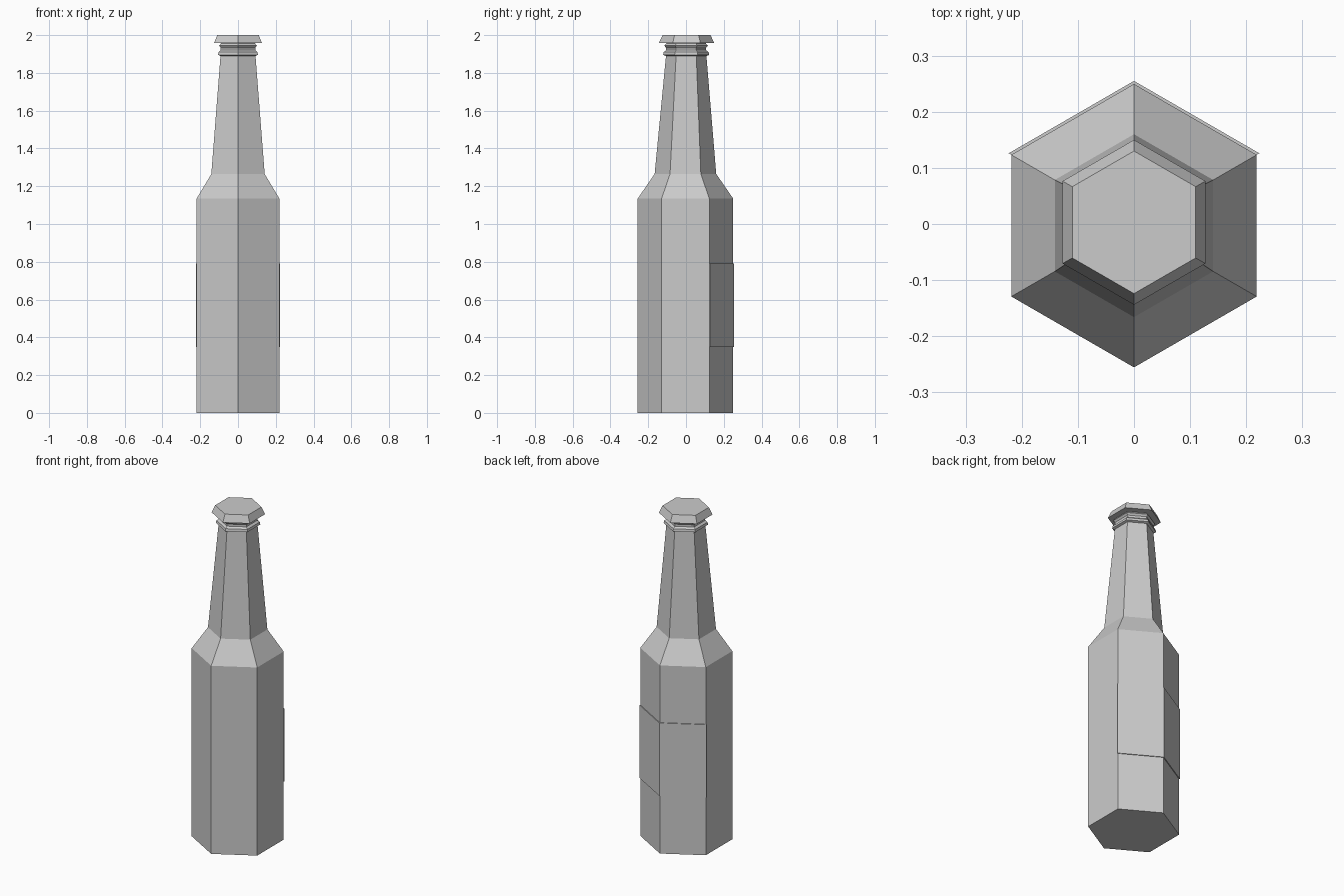
import bpy, bmesh, math

if "Cube" in bpy.data.objects:
    bpy.data.objects.remove(bpy.data.objects["Cube"])

SIDES = 6

def make_object(name, bm):
    bmesh.ops.recalc_face_normals(bm, faces=bm.faces)
    mesh = bpy.data.meshes.new(name)
    bm.to_mesh(mesh)
    bm.free()
    obj = bpy.data.objects.new(name, mesh)
    bpy.context.collection.objects.link(obj)
    return obj

def corner(bm, r, z, cy, i):
    a = math.radians(30 + 360 / SIDES * i)
    return bm.verts.new((r * math.cos(a), cy + r * math.sin(a), z))

def lathe(name, profile):
    """Stack hexagonal rings given as (radius, z, y centre) and cap both ends."""
    bm = bmesh.new()
    rings = [[corner(bm, r, z, cy, i) for i in range(SIDES)] for r, z, cy in profile]
    for a, b in zip(rings, rings[1:]):
        for i in range(SIDES):
            j = (i + 1) % SIDES
            bm.faces.new((a[i], a[j], b[j], b[i]))
    bm.faces.new(rings[0][::-1])
    bm.faces.new(rings[-1])
    return make_object(name, bm)

# Bottle: body, shoulder, neck and flared lip rings
lathe("bottle", [
    (0.2525, 0.0, -0.003), (0.2525, 1.135, -0.003),
    (0.163, 1.265, -0.003), (0.107, 1.89, 0.001),
    (0.122, 1.895, 0.001), (0.119, 1.91, 0.001),
    (0.106, 1.92, 0.001), (0.106, 1.933, 0.001),
    (0.116, 1.944, 0.001), (0.105, 1.955, 0.001), (0.105, 1.97, 0.001),
])

# Flared cap
lathe("cap", [(0.147, 1.957, 0.003), (0.127, 2.0, 0.003)])

# Thin label wrapping the two rear faces
bm = bmesh.new()
columns = []
for i in range(3):
    columns.append([corner(bm, r, z, -0.003, i)
                    for r, z in ((0.250, 0.35), (0.258, 0.35), (0.258, 0.79), (0.250, 0.79))])
for a, b in zip(columns, columns[1:]):
    for k in range(4):
        n = (k + 1) % 4
        bm.faces.new((a[k], b[k], b[n], a[n]))
bm.faces.new(columns[0])
bm.faces.new(columns[-1][::-1])
make_object("label", bm)
